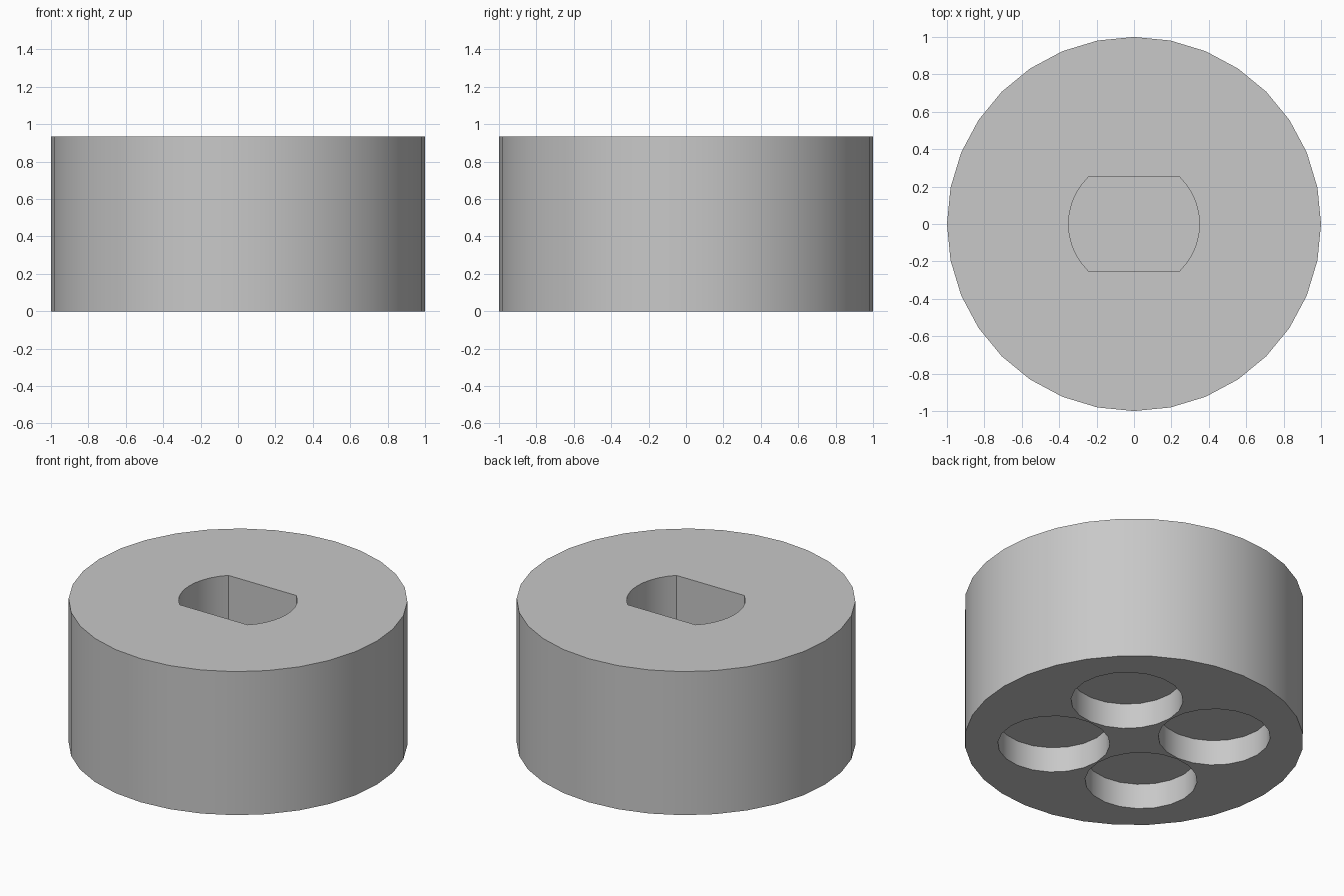
import bpy, bmesh
from math import sin, cos, asin, pi

HEIGHT = 0.935
SHAFT_FLOOR = 0.27
POCKET_DEPTH = 0.165

cube = bpy.data.objects.get("Cube")
if cube:
    bpy.data.objects.remove(cube, do_unlink=True)

# Single plain grey
grey = bpy.data.materials.new("plain_grey")
grey.use_nodes = True
colour = (0.58, 0.58, 0.58, 1)
grey.diffuse_color = colour
grey.node_tree.nodes["Principled BSDF"].inputs["Base Color"].default_value = colour


def circle(radius, sides, cx=0, cy=0):
    return [(cx + radius * cos(2 * pi * i / sides), cy + radius * sin(2 * pi * i / sides))
            for i in range(sides)]


def prism(name, outline, z0, z1):
    """Extrude a flat outline between two heights."""
    bm = bmesh.new()
    face = bm.faces.new([bm.verts.new((x, y, z0)) for x, y in outline])
    top = bmesh.ops.extrude_face_region(bm, geom=[face])["geom"]
    verts = [v for v in top if isinstance(v, bmesh.types.BMVert)]
    bmesh.ops.translate(bm, verts=verts, vec=(0, 0, z1 - z0))
    bmesh.ops.recalc_face_normals(bm, faces=bm.faces)
    mesh = bpy.data.meshes.new(name)
    bm.to_mesh(mesh)
    bm.free()
    mesh.materials.append(grey)
    obj = bpy.data.objects.new(name, mesh)
    bpy.context.collection.objects.link(obj)
    return obj


# Round body
body = prism("round_body", circle(1, 32), 0, HEIGHT)

# Shaft socket: a circle with two flats
radius, flat, steps = 0.35, 0.25, 10
limit = asin(flat / radius)
arc = [limit * (2 * i / steps - 1) for i in range(steps + 1)]
socket = [(radius * cos(a + turn), radius * sin(a + turn)) for turn in (0, pi) for a in arc]
cutters = [prism("shaft_socket_cutter", socket, SHAFT_FLOOR, HEIGHT + 0.1)]

# Four round pockets underneath
for x in (-0.336, 0.336):
    for y in (-0.336, 0.336):
        cutters.append(prism("pocket_cutter", circle(0.331, 20, x, y), -0.1, POCKET_DEPTH))

# Cut the recesses, then discard the cutters
bpy.ops.object.select_all(action="DESELECT")
body.select_set(True)
bpy.context.view_layer.objects.active = body
for cutter in cutters:
    cutter.hide_render = True
    mod = body.modifiers.new("recess", "BOOLEAN")
    mod.operation = "DIFFERENCE"
    mod.solver = "EXACT"
    mod.object = cutter
    bpy.ops.object.modifier_apply(modifier=mod.name)
    bpy.data.objects.remove(cutter, do_unlink=True)

bpy.ops.object.shade_smooth_by_angle(angle=pi / 6)
